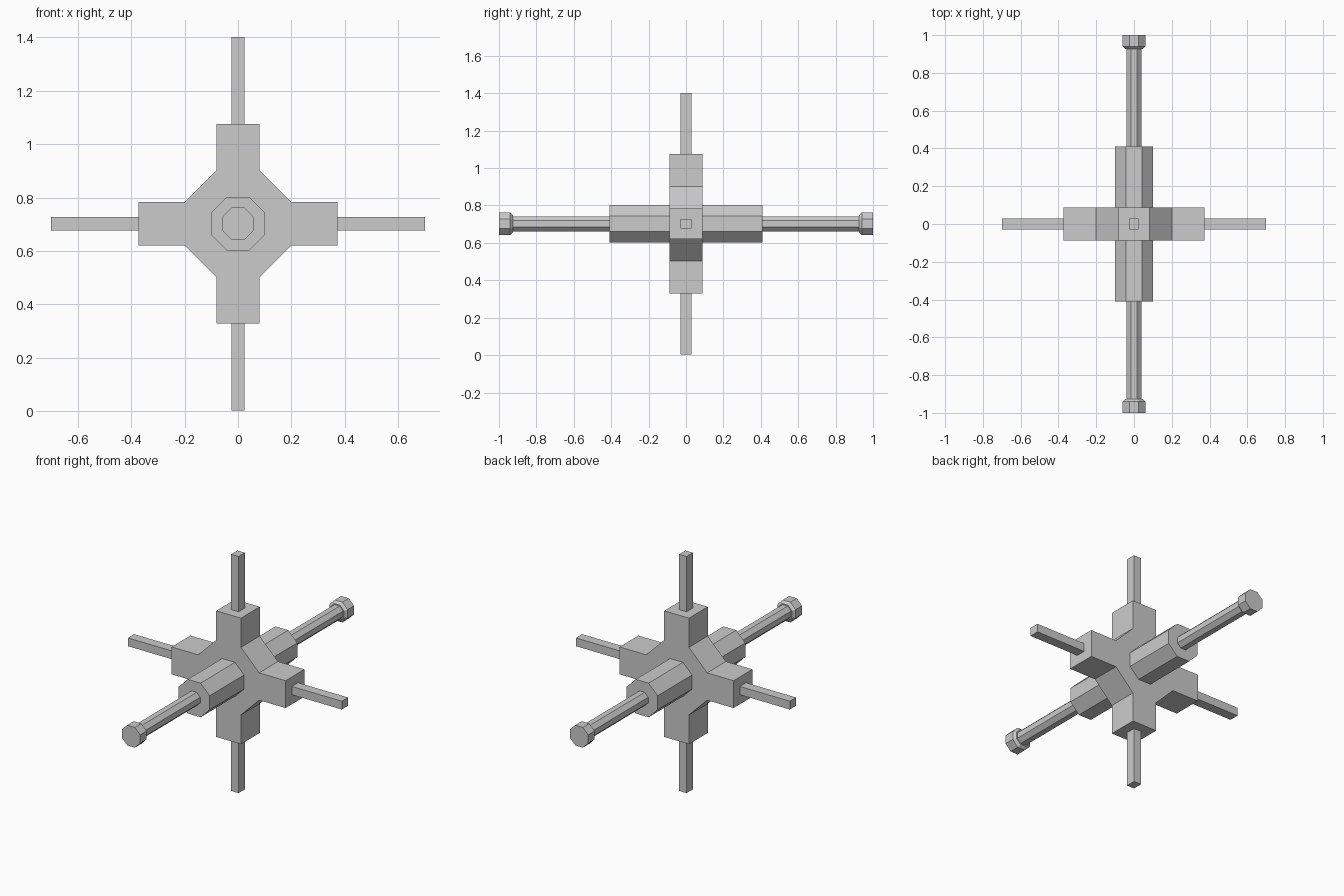
import bpy, bmesh, math

if "Cube" in bpy.data.objects:
    bpy.data.objects.remove(bpy.data.objects["Cube"])

CZ = 0.702  # height of the centre


def finish(name, bm):
    bmesh.ops.recalc_face_normals(bm, faces=bm.faces)
    me = bpy.data.meshes.new(name)
    bm.to_mesh(me)
    bm.free()
    ob = bpy.data.objects.new(name, me)
    ob.location.z = CZ
    bpy.context.collection.objects.link(ob)
    return ob


def prism(name, outline, half_depth):
    """Extrude an x/z outline symmetrically along y."""
    bm = bmesh.new()
    face = bm.faces.new([bm.verts.new((x, -half_depth, z)) for x, z in outline])
    ext = bmesh.ops.extrude_face_region(bm, geom=[face])
    verts = [v for v in ext["geom"] if isinstance(v, bmesh.types.BMVert)]
    bmesh.ops.translate(bm, verts=verts, vec=(0, 2 * half_depth, 0))
    return finish(name, bm)


def octagon_lathe(name, profile, sign):
    """Eight-sided solid along y from (y, flat-to-centre radius) pairs."""
    bm = bmesh.new()
    rings = []
    for y, apothem in profile:
        r = apothem / math.cos(math.pi / 8)
        angles = [(i + 0.5) * math.pi / 4 for i in range(8)]
        rings.append([bm.verts.new((r * math.cos(a), sign * y, r * math.sin(a)))
                      for a in angles])
    for a, b in zip(rings, rings[1:]):
        for i in range(8):
            j = (i + 1) % 8
            bm.faces.new((a[i], a[j], b[j], b[i]))
    bm.faces.new(rings[0])
    bm.faces.new(rings[-1])
    return finish(name, bm)


# Central cross with chamfered inner corners, one quarter rotated four times
quarter = [(0.373, -0.081), (0.373, 0.081), (0.2, 0.081), (0.081, 0.2)]
outline = []
for k in range(4):
    c, s = ((1, 0), (0, 1), (-1, 0), (0, -1))[k]
    outline += [(x * c - z * s, x * s + z * c) for x, z in quarter]
prism("cross_body", outline, 0.088)

# Thin square rods on the four arm ends
for k, side in enumerate(("right", "top", "left", "bottom")):
    c, s = ((1, 0), (0, 1), (-1, 0), (0, -1))[k]
    rod = [(0.37, -0.0245), (0.7, -0.0245), (0.7, 0.0245), (0.37, 0.0245)]
    prism(side + "_rod", [(x * c - z * s, x * s + z * c) for x, z in rod], 0.029)

# Octagonal barrel, shaft and capped knob on front and back
for side, sign in (("front", -1), ("back", 1)):
    octagon_lathe(side + "_barrel", [(0.085, 0.101), (0.41, 0.101)], sign)
    octagon_lathe(side + "_shaft",
                  [(0.405, 0.04), (0.926, 0.04), (0.926, 0.046),
                   (0.94, 0.06), (1.0, 0.06)], sign)
